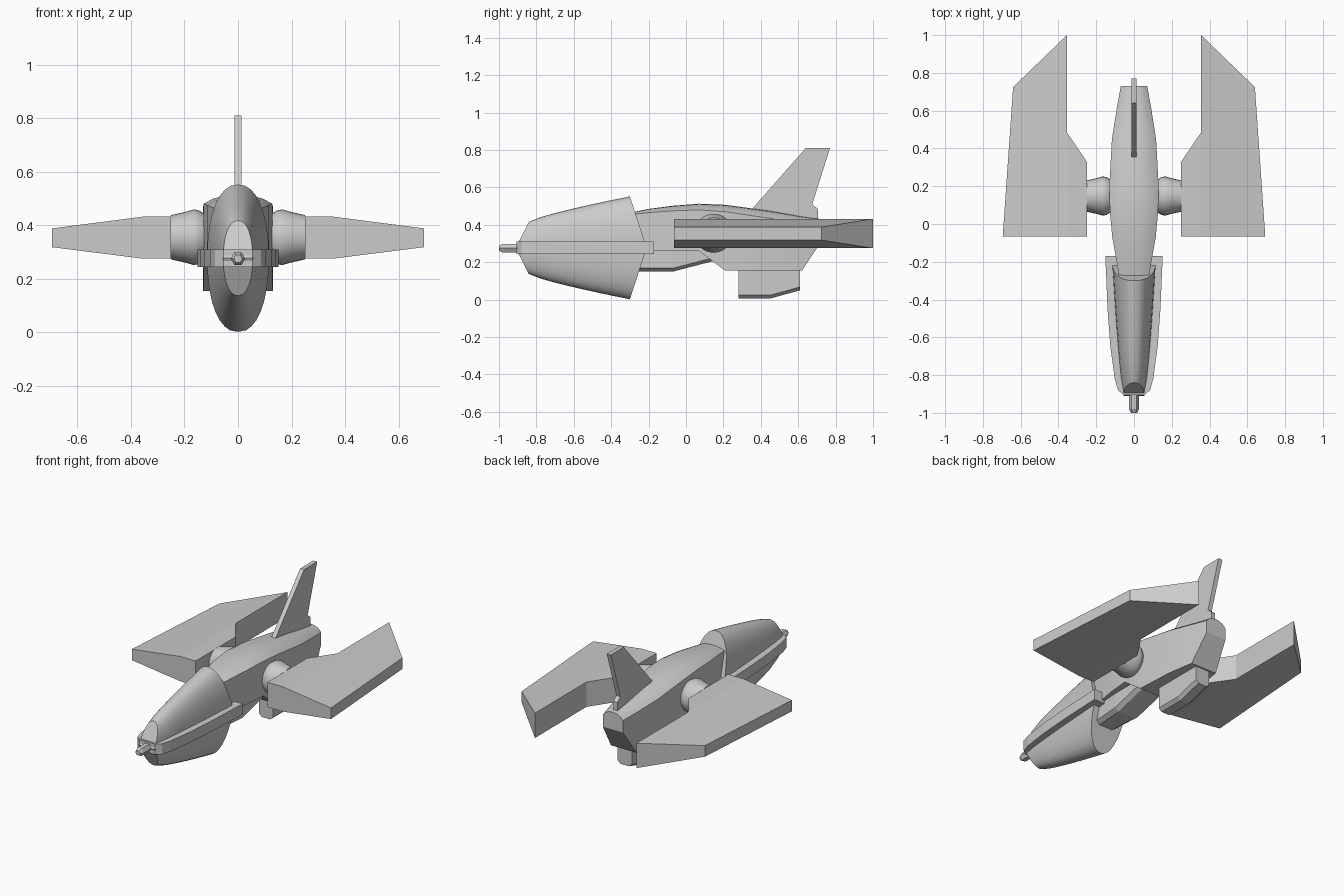
import bpy, bmesh, math

cube = bpy.data.objects.get("Cube")
if cube:
    bpy.data.objects.remove(cube, do_unlink=True)

grey = bpy.data.materials.new("hull_grey")
grey.use_nodes = True
COLOUR = (0.6, 0.6, 0.6, 1)
grey.diffuse_color = COLOUR
grey.node_tree.nodes["Principled BSDF"].inputs["Base Color"].default_value = COLOUR


def finish(name, bm, smooth=None):
    bmesh.ops.recalc_face_normals(bm, faces=bm.faces)
    mesh = bpy.data.meshes.new(name)
    bm.to_mesh(mesh)
    bm.free()
    mesh.materials.append(grey)
    obj = bpy.data.objects.new(name, mesh)
    bpy.context.collection.objects.link(obj)
    if smooth:
        bpy.ops.object.select_all(action='DESELECT')
        bpy.context.view_layer.objects.active = obj
        obj.select_set(True)
        bpy.ops.object.shade_smooth_by_angle(angle=math.radians(smooth))
    return obj


def loft(name, rings, smooth=None, split_caps=False):
    """Skin closed rings of equal length and cap both ends."""
    bm = bmesh.new()
    loops = [[bm.verts.new(p) for p in ring] for ring in rings]
    n = len(loops[0])
    for a, b in zip(loops, loops[1:]):
        for i in range(n):
            j = (i + 1) % n
            bm.faces.new((a[i], a[j], b[j], b[i]))
    for cap in (loops[0], loops[-1]):
        if split_caps:
            half = n // 2
            bm.faces.new(cap[:half + 1])
            bm.faces.new(cap[half:] + cap[:1])
        else:
            bm.faces.new(cap)
    return finish(name, bm, smooth)


def side_plate(name, outline, half):
    """Extrude a (y, z) outline across x."""
    return loft(name, [[(x, y, z) for y, z in outline] for x in (-half, half)])


# Nose shell: tall oval sections with wedge-shaped front and rear ends
SIDES = 32
MID = 0.277


def nose_ring(s):
    h = 0.14 + 0.135 * s ** 0.8
    w = 0.055 + 0.06 * s ** 0.7
    ring = []
    for i in range(SIDES):
        a = math.tau * i / SIDES
        c, t = math.cos(a), math.sin(a)
        c = math.copysign(abs(c) ** 0.9, c)
        t = math.copysign(abs(t) ** 0.9, t)
        front = -0.91 + 0.07 * abs(t)
        rear = -0.21 - 0.09 * abs(t)
        ring.append((w * c, front + (rear - front) * s, MID + h * t))
    return ring


loft("nose_shell", [nose_ring(i / 8) for i in range(9)], 35, True)

# Flat band wrapping around the nose
edge = [(0.055, -0.905), (0.085, -0.88), (0.102, -0.82), (0.125, -0.65),
        (0.14, -0.45), (0.152, -0.17)]
outline = edge + [(-x, y) for x, y in reversed(edge)]
loft("nose_band", [[(x, y, z) for x, y in outline] for z in (0.243, 0.31)])

# Hexagonal probe at the tip
loft("nose_probe", [[(r * math.cos(math.tau * k / 6), y,
                      0.275 + r * math.sin(math.tau * k / 6)) for k in range(6)]
                    for y, r in ((-1.0, 0.016), (-0.98, 0.027), (-0.88, 0.027))])

# Fuselage: y, half width, shoulder height, top height, bottom height
stations = [(-0.3, 0.075, 0.455, 0.465, 0.26), (-0.2, 0.092, 0.465, 0.485, 0.26),
            (-0.07, 0.115, 0.475, 0.502, 0.26), (0.07, 0.128, 0.48, 0.513, 0.26),
            (0.21, 0.13, 0.47, 0.507, 0.155), (0.45, 0.117, 0.435, 0.475, 0.155),
            (0.62, 0.09, 0.41, 0.445, 0.155), (0.73, 0.07, 0.395, 0.43, 0.32)]


def hull_ring(y, w, shoulder, top, bottom):
    d = top - shoulder
    half = [(w, bottom), (w, shoulder), (0.72 * w, top - 0.4 * d), (0.38 * w, top - 0.1 * d)]
    return ([(x, y, z) for x, z in half] + [(0, y, top)]
            + [(-x, y, z) for x, z in reversed(half)])


loft("fuselage", [hull_ring(*s) for s in stations], 25)

# Belly block behind the nose, with chamfered lower edges
loft("belly_block", [[(w, y, 0.3), (w, y, z + 0.018), (w - 0.025, y, z),
                      (0.025 - w, y, z), (-w, y, z + 0.018), (-w, y, 0.3)]
                     for y, z, w in ((-0.27, 0.15, 0.07), (-0.07, 0.15, 0.085),
                                     (0.16, 0.21, 0.085))])

# Tail fin and its root
side_plate("tail_fin", [(0.34, 0.47), (0.64, 0.81), (0.77, 0.81), (0.675, 0.51),
                        (0.705, 0.485), (0.705, 0.4), (0.4, 0.4)], 0.014)

# Ventral keel, with chamfered lower edges
loft("ventral_keel", [[(0.05, y, 0.17), (0.05, y, z + 0.018), (0.03, y, z),
                       (-0.03, y, z), (-0.05, y, z + 0.018), (-0.05, y, 0.17)]
                      for y, z in ((0.28, 0.006), (0.45, 0.006), (0.61, 0.05))])

# Wing outline: x, y, lower and upper height
wing = [(0.25, -0.065, 0.275, 0.432), (0.355, -0.065, 0.275, 0.432),
        (0.695, -0.065, 0.318, 0.388), (0.64, 0.725, 0.318, 0.388),
        (0.355, 1.0, 0.275, 0.432), (0.355, 0.485, 0.275, 0.432),
        (0.25, 0.33, 0.275, 0.432)]
# Round wing mount: x, radius
mount = [(0.09, 0.075), (0.13, 0.09), (0.145, 0.1), (0.165, 0.104),
         (0.2, 0.094), (0.25, 0.083)]

for side, sign in (("left", 1), ("right", -1)):
    bm = bmesh.new()
    low = [bm.verts.new((sign * x, y, a)) for x, y, a, b in wing]
    high = [bm.verts.new((sign * x, y, b)) for x, y, a, b in wing]
    for v in (low, high):
        bm.faces.new((v[0], v[1], v[5], v[6]))
        bm.faces.new(v[1:6])
    for i in range(len(wing)):
        j = (i + 1) % len(wing)
        bm.faces.new((low[i], low[j], high[j], high[i]))
    finish(side + "_wing", bm)

    loft(side + "_wing_mount",
         [[(sign * x, 0.148 + r * math.cos(math.tau * k / 24),
            0.355 + r * math.sin(math.tau * k / 24)) for k in range(24)]
          for x, r in mount], 35)
